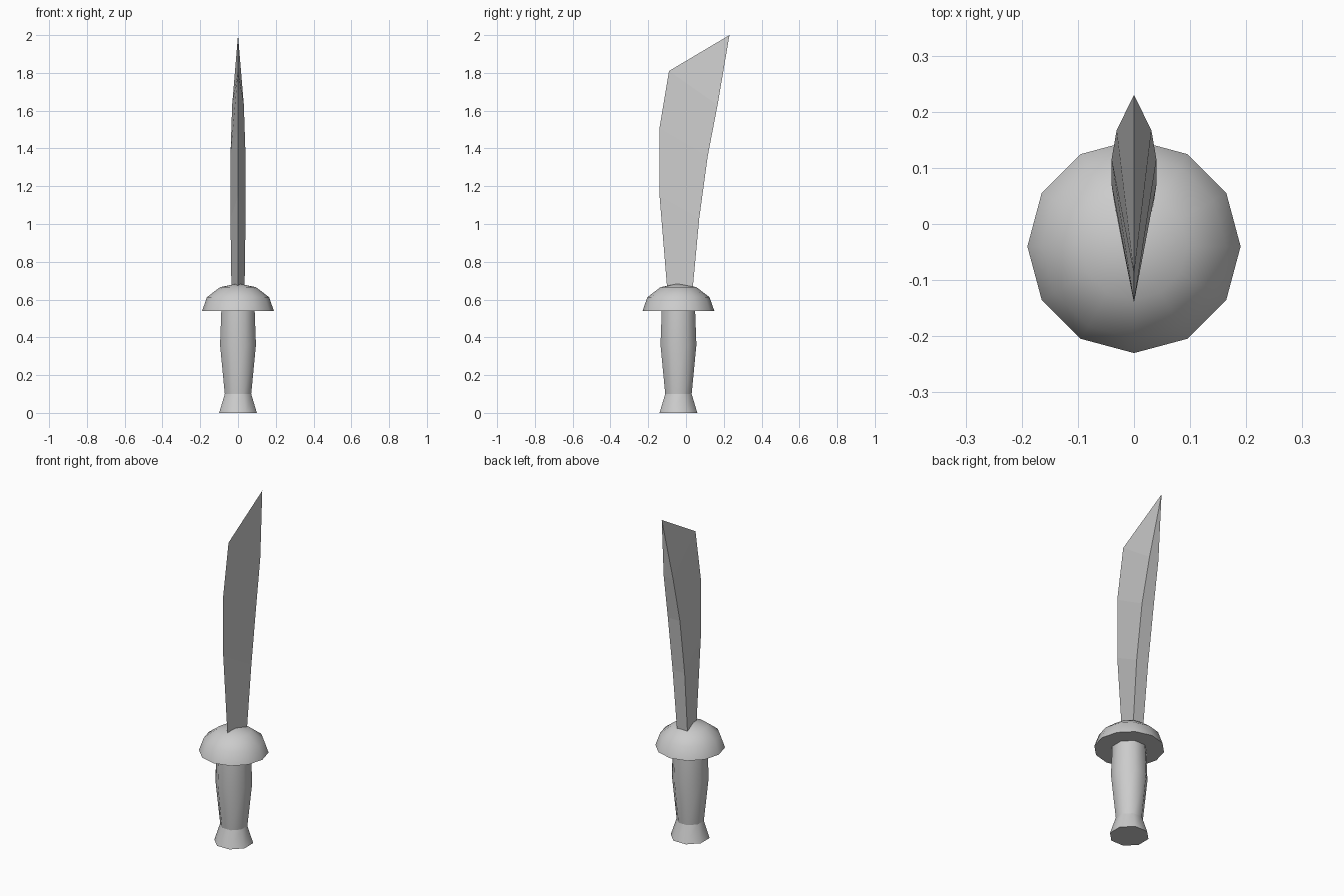
import bpy, bmesh, math

cube = bpy.data.objects.get("Cube")
if cube:
    bpy.data.objects.remove(cube)

CENTRE_Y = -0.04

steel = bpy.data.materials.new("plain_grey")
steel.use_nodes = True
grey = (0.6, 0.6, 0.6, 1)
steel.diffuse_color = grey
steel.node_tree.nodes["Principled BSDF"].inputs["Base Color"].default_value = grey


def finish(name, bm, smooth):
    bmesh.ops.recalc_face_normals(bm, faces=bm.faces)
    mesh = bpy.data.meshes.new(name)
    bm.to_mesh(mesh)
    bm.free()
    mesh.materials.append(steel)
    obj = bpy.data.objects.new(name, mesh)
    bpy.context.collection.objects.link(obj)
    if smooth:
        bpy.ops.object.select_all(action="DESELECT")
        obj.select_set(True)
        bpy.context.view_layer.objects.active = obj
        bpy.ops.object.shade_smooth_by_angle(angle=math.radians(50))
    return obj


def bridge(bm, a, b):
    for i in range(len(a)):
        j = (i + 1) % len(a)
        bm.faces.new((a[i], a[j], b[j], b[i]))


def turned(name, sides, profile, turn=0.0):
    """Rings of (radius, height) around the grip axis, capped at both ends."""
    bm = bmesh.new()
    rings = []
    for r, z in profile:
        angles = [turn + math.tau * i / sides for i in range(sides)]
        rings.append([bm.verts.new((r * math.cos(a), CENTRE_Y + r * math.sin(a), z))
                      for a in angles])
    for low, high in zip(rings, rings[1:]):
        bridge(bm, low, high)
    bm.faces.new(rings[0])
    bm.faces.new(rings[-1])
    bmesh.ops.remove_doubles(bm, verts=bm.verts, dist=0.002)
    return finish(name, bm, True)


# Eight-sided pommel and swelling grip, flats facing the axes
eighth = math.pi / 8
flat = 1 / math.cos(eighth)
turned("pommel", 8, [(0.1 * flat, 0), (0.07 * flat, 0.1)], eighth)
turned("grip", 8, [(0.07 * flat, 0.1), (0.095 * flat, 0.36), (0.088 * flat, 0.55)], eighth)

# Domed guard: flattened half sphere with a flat underside
dome = [(0.19 * math.cos(a), 0.54 + 0.145 * math.sin(a))
        for a in (math.radians(30 * k) for k in range(3))]
turned("guard", 12, dome + [(0.0005, 0.685)])

# Wedge blade: sharp front edge, flat back
# each row: front y, front z, back y, back z, half thickness
rows = [(-0.095, 0.6, 0.03, 0.6, 0.034),
        (-0.14, 1.15, 0.07, 1.03, 0.04),
        (-0.14, 1.51, 0.115, 1.36, 0.04),
        (-0.09, 1.81, 0.167, 1.63, 0.031)]
bm = bmesh.new()
sections = [[bm.verts.new(p) for p in ((0, fy, fz), (w, by, bz), (-w, by, bz))]
            for fy, fz, by, bz, w in rows]
for low, high in zip(sections, sections[1:]):
    bridge(bm, low, high)
bm.faces.new(sections[0])
tip = bm.verts.new((0, 0.23, 2))
last = sections[-1]
for i in range(3):
    bm.faces.new((last[i], last[(i + 1) % 3], tip))
finish("blade", bm, False)
